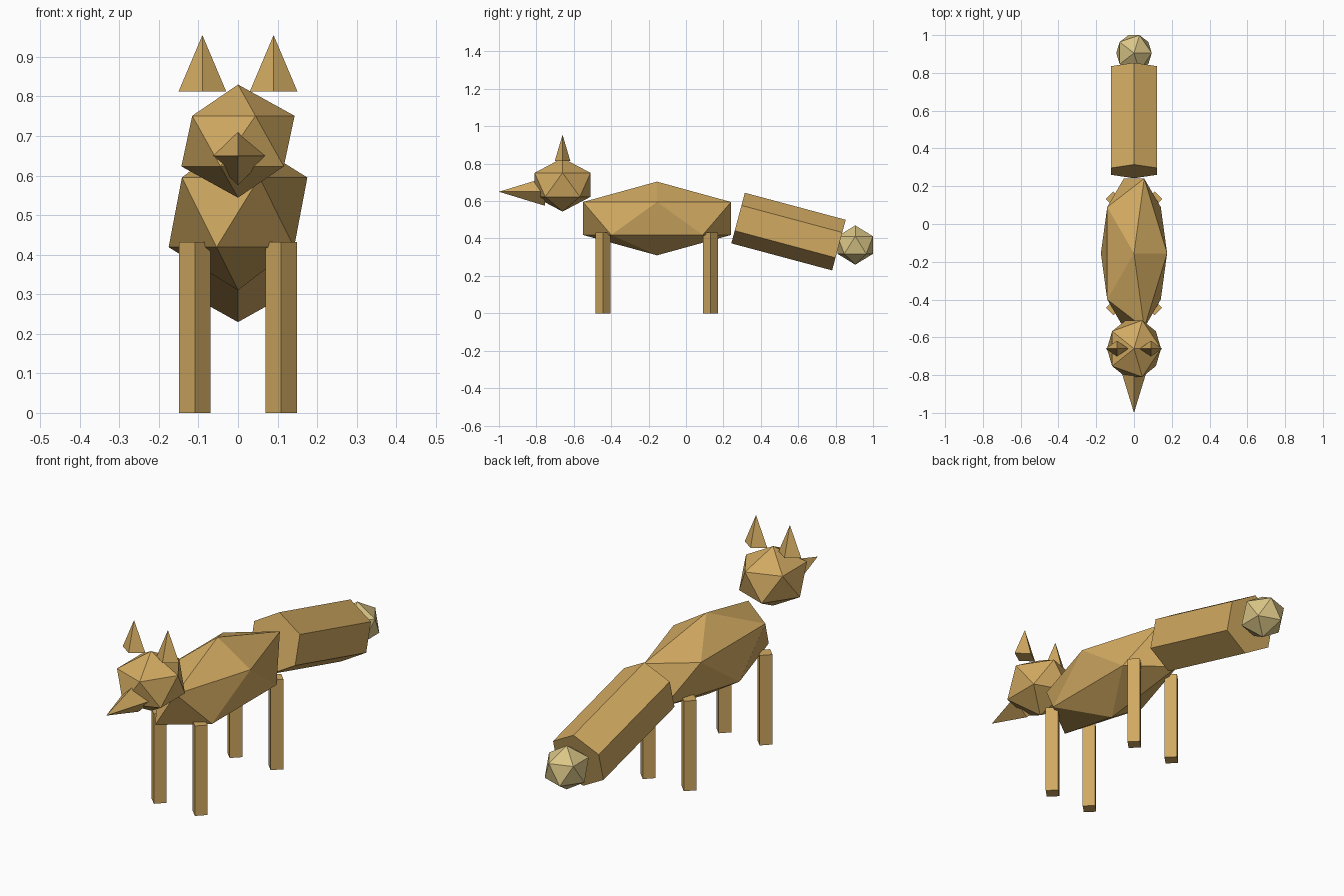
import bpy
from math import radians

if "Cube" in bpy.data.objects:
    bpy.data.objects.remove(bpy.data.objects["Cube"])


def material(name, color):
    mat = bpy.data.materials.new(name)
    mat.diffuse_color = (*color, 1)
    mat.use_nodes = True
    mat.node_tree.nodes["Principled BSDF"].inputs["Base Color"].default_value = mat.diffuse_color
    return mat


fur = material("tan_fur", (0.64, 0.40, 0.12))
pale = material("pale_fur", (0.70, 0.56, 0.24))


def finish(name, scale=(1, 1, 1), mat=fur):
    obj = bpy.context.object
    obj.name = name
    obj.scale = scale
    obj.data.materials.append(mat)
    return obj


def ball(name, loc, radii, mat=fur):
    bpy.ops.mesh.primitive_ico_sphere_add(subdivisions=1, radius=1, location=loc)
    return finish(name, radii, mat)


def spike(name, loc, radius, depth, rot=(0, 0, 0), scale=(1, 1, 1)):
    bpy.ops.mesh.primitive_cone_add(vertices=4, radius1=radius, radius2=0,
                                    depth=depth, location=loc, rotation=rot)
    return finish(name, scale)


def prism(name, sides, loc, radius, depth, rot=(0, 0, 0)):
    bpy.ops.mesh.primitive_cylinder_add(vertices=sides, radius=radius, depth=depth,
                                        location=loc, rotation=rot)
    return finish(name)


# Body and head
ball("body", (0, -0.155, 0.507), (0.196, 0.465, 0.197))
ball("head", (0, -0.66, 0.687), (0.16, 0.176, 0.143))

# Snout, pointing forward
spike("snout", (0, -0.877, 0.65), 0.075, 0.246, (radians(90), 0, 0))

# Ears and legs, mirrored left and right
for side, s in (("left", -1), ("right", 1)):
    spike(f"{side}_ear", (s * 0.09, -0.66, 0.884), 0.06, 0.142, scale=(1, 0.7, 1))
    for end, y in (("front", -0.443), ("back", 0.132)):
        prism(f"{end}_{side}_leg", 4, (s * 0.109, y, 0.216), 0.04, 0.432)

# Drooping tail with a pale tip
prism("tail", 6, (0, 0.548, 0.437), 0.14, 0.558, (radians(-105), 0, 0))
ball("tail_tip", (0, 0.905, 0.365), (0.105, 0.1115, 0.105), pale)
